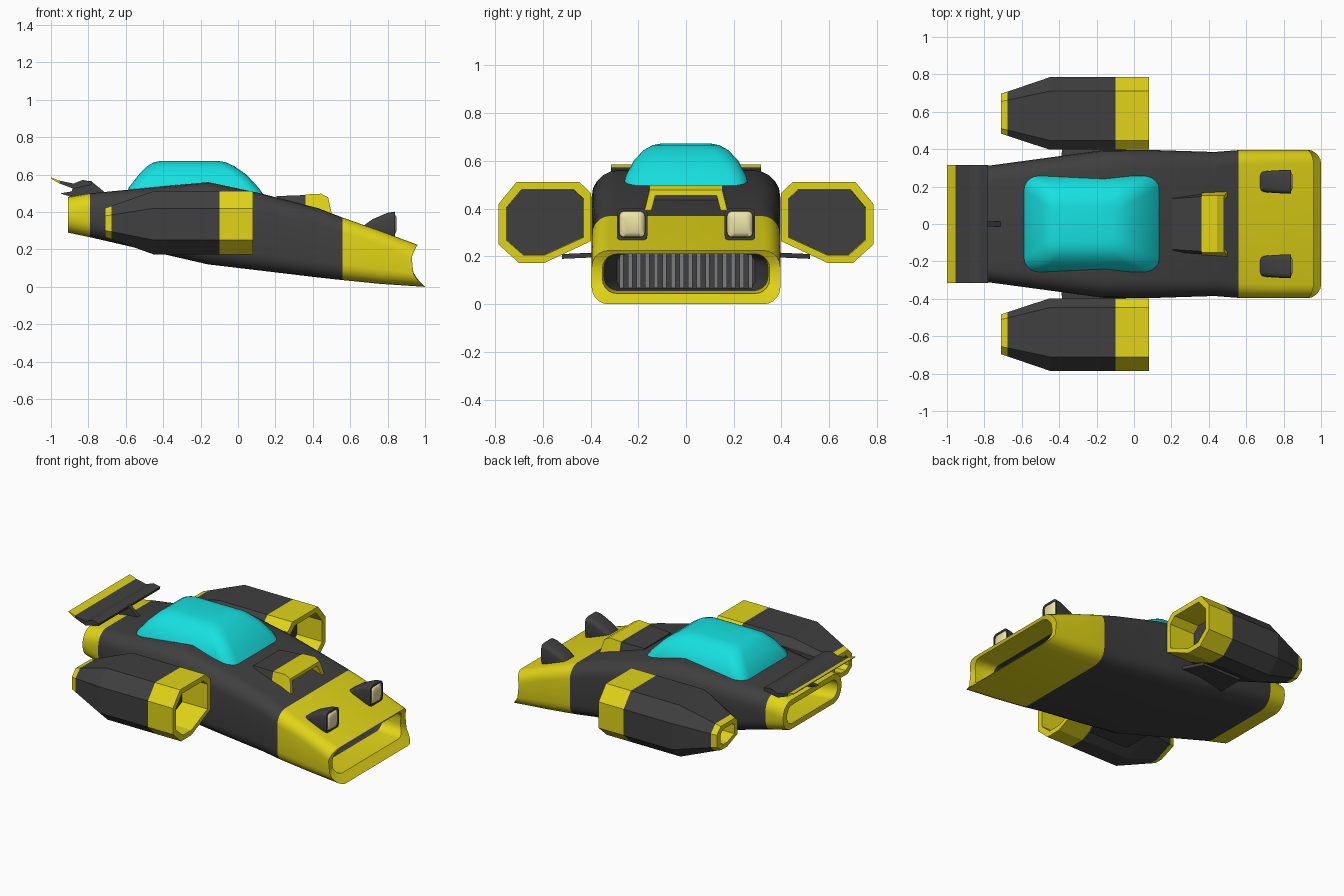
import bpy, bmesh, math

if "Cube" in bpy.data.objects:
    bpy.data.objects.remove(bpy.data.objects["Cube"])


def material(name, rgb):
    m = bpy.data.materials.new(name)
    m.diffuse_color = (*rgb, 1)
    m.use_nodes = True
    m.node_tree.nodes["Principled BSDF"].inputs["Base Color"].default_value = m.diffuse_color
    return m


DARK = material("charcoal", (0.05, 0.05, 0.05))
YELLOW = material("yellow", (0.75, 0.66, 0.008))
CYAN = material("cyan_glass", (0.008, 0.75, 0.75))
LENS = material("lens", (0.85, 0.78, 0.38))
GREY = material("grille_grey", (0.2, 0.2, 0.2))


def loft(name, rings, mats, angle=35):
    """Skin rings of equal length; mats = first cap, each span, last cap (or one material)."""
    if not isinstance(mats, list):
        mats = [mats] * (len(rings) + 1)
    slots = list(dict.fromkeys(mats))
    bm = bmesh.new()
    vs = [[bm.verts.new(p) for p in r] for r in rings]
    n = len(rings[0])
    bm.faces.new(vs[0]).material_index = slots.index(mats[0])
    bm.faces.new(vs[-1]).material_index = slots.index(mats[-1])
    for a, b, m in zip(vs, vs[1:], mats[1:-1]):
        for i in range(n):
            j = (i + 1) % n
            bm.faces.new((a[i], a[j], b[j], b[i])).material_index = slots.index(m)
    bmesh.ops.recalc_face_normals(bm, faces=bm.faces[:])
    me = bpy.data.meshes.new(name)
    bm.to_mesh(me)
    bm.free()
    for m in slots:
        me.materials.append(m)
    if angle:
        me.polygons.foreach_set("use_smooth", [True] * len(me.polygons))
        me.set_sharp_from_angle(angle=math.radians(angle))
    ob = bpy.data.objects.new(name, me)
    bpy.context.collection.objects.link(ob)
    return ob


def rrect(a0, a1, b0, b1, r_low, r_high, n=5):
    """Rounded rectangle outline in 2D."""
    pts = []
    for k, (ca, cb, r) in enumerate(((a1 - r_high, b1 - r_high, r_high), (a0 + r_high, b1 - r_high, r_high),
                                     (a0 + r_low, b0 + r_low, r_low), (a1 - r_low, b0 + r_low, r_low))):
        for i in range(n + 1):
            t = math.pi / 2 * (k + i / n)
            pts.append((ca + r * math.cos(t), cb + r * math.sin(t)))
    return pts


def section(x, w, b, t, rb, rt, n=5, yc=0):
    return [(x, yc + y, z) for y, z in rrect(-w, w, b, t, rb, rt, n)]


def prism(name, profile, y0, y1, mat):
    """Side profile (x, z) pulled along y."""
    return loft(name, [[(x, y, z) for x, z in profile] for y in (y0, y1)], mat, 0)


def nose_x(z):
    return 0.925 + (0.075 * ((0.12 - z) / 0.12) ** 2 if z < 0.12 else 0.035 * ((z - 0.12) / 0.105) ** 2)


def nose_section(*args):
    return [(nose_x(z), y, z) for _, y, z in section(0, *args)]


# Fuselage: rear exhaust, hull and concave nose intake in one skin
hull = [
    section(-0.74, 0.24, 0.31, 0.44, 0.055, 0.055),
    section(-0.91, 0.26, 0.325, 0.445, 0.055, 0.055),
    section(-0.91, 0.30, 0.29, 0.48, 0.085, 0.085),
    section(-0.79, 0.31, 0.265, 0.50, 0.085, 0.085),
    section(-0.16, 0.395, 0.12, 0.56, 0.09, 0.11),
    section(0.12, 0.395, 0.087, 0.50, 0.09, 0.10),
    section(0.43, 0.385, 0.05, 0.42, 0.085, 0.09),
    section(0.56, 0.395, 0.036, 0.37, 0.085, 0.08),
    section(0.76, 0.395, 0.016, 0.30, 0.08, 0.07),
    nose_section(0.395, 0.0, 0.225, 0.07, 0.07),
    nose_section(0.35, 0.045, 0.21, 0.06, 0.06),
    section(0.80, 0.345, 0.055, 0.215, 0.06, 0.06),
    section(0.68, 0.29, 0.065, 0.21, 0.04, 0.04),
]
loft("fuselage", hull, [DARK] + [YELLOW] * 3 + [DARK] * 4 + [YELLOW] * 4 + [DARK] * 2)

# Intake grille bars
for i in range(16):
    y = -0.27 + 0.036 * i
    prism(f"grille_bar_{i + 1}", [(0.675, 0.068), (0.70, 0.068), (0.70, 0.215), (0.675, 0.215)],
          y - 0.009, y + 0.009, GREY)

# Cockpit canopy
canopy = [(0.46, -0.60, 0.16, 0.262, 0.07), (0.53, -0.585, 0.11, 0.256, 0.075), (0.60, -0.53, 0.045, 0.22, 0.075),
          (0.645, -0.485, -0.02, 0.178, 0.07), (0.666, -0.45, -0.065, 0.14, 0.06), (0.674, -0.41, -0.11, 0.10, 0.05)]
loft("canopy", [[(x, y, z) for x, y in rrect(x0, x1, -w, w, r, r)] for z, x0, x1, w, r in canopy], CYAN, 50)

# Side engines, headlights and struts, mirrored left and right
OCT = [(0.447, 0.512), (0.71, 0.512), (0.785, 0.42), (0.785, 0.25),
       (0.70, 0.173), (0.593, 0.173), (0.397, 0.265), (0.397, 0.465)]


def pod_ring(x, side, sy=1.0, sz=1.0):
    return [(x, side * (0.588 + (y - 0.588) * sy), 0.345 + (z - 0.345) * sz) for y, z in OCT]


for side, tag in ((1, "left"), (-1, "right")):
    pod = [(-0.10, 0.82, 0.80), (0.08, 0.83, 0.81), (0.08, 1, 1), (-0.10, 1, 1), (-0.45, 1, 1),
           (-0.675, 0.61, 0.53), (-0.71, 0.55, 0.46), (-0.71, 0.37, 0.29), (-0.62, 0.37, 0.29)]
    loft(f"engine_pod_{tag}", [pod_ring(x, side, a, b) for x, a, b in pod],
         [DARK, YELLOW, YELLOW, YELLOW, DARK, DARK, YELLOW, YELLOW, YELLOW, DARK], 0)
    # thin wing strut under each engine
    loft(f"engine_strut_{tag}",
         [[(x0, side * y, z), (x1, side * y, z), (x1, side * y, z + 0.02), (x0, side * y, z + 0.02)]
          for y, x0, x1, z in ((0.30, -0.39, 0.0, 0.20), (0.52, -0.38, -0.10, 0.19))], DARK, 0)
    # headlight housing and lens
    yc = 0.226 * side
    loft(f"headlight_housing_{tag}", [
        section(0.675, 0.052, 0.27, 0.33, 0.02, 0.02, 3, yc),
        section(0.72, 0.058, 0.26, 0.362, 0.025, 0.025, 3, yc),
        section(0.80, 0.063, 0.255, 0.396, 0.025, 0.025, 3, yc),
        section(0.84, 0.064, 0.265, 0.402, 0.025, 0.025, 3, yc),
        section(0.84, 0.054, 0.28, 0.39, 0.02, 0.02, 3, yc),
        section(0.82, 0.054, 0.28, 0.39, 0.02, 0.02, 3, yc)], DARK)
    loft(f"headlight_lens_{tag}", [
        section(0.815, 0.054, 0.28, 0.39, 0.02, 0.02, 3, yc),
        section(0.838, 0.053, 0.281, 0.389, 0.02, 0.02, 3, yc),
        section(0.848, 0.036, 0.30, 0.372, 0.015, 0.015, 3, yc)], LENS, 60)

# Hood scoop: dark rear block with a yellow arch opening forward
loft("scoop_body", [[(x, -w, b), (x, -w + 0.025, t), (x, w - 0.025, t), (x, w, b)]
                    for x, w, b, t in ((0.205, 0.16, 0.44, 0.485), (0.365, 0.172, 0.39, 0.491))], DARK, 0)


def arch(x, x_leg, top, bottom):
    half = [(0.178, bottom, x_leg), (0.152, top, x)]
    inner = [(0.128, top - 0.022, x), (0.150, bottom, x_leg)]
    outer = [(px, y, z) for y, z, px in half] + [(px, -y, z) for y, z, px in half[::-1]]
    return outer + [(px, -y, z) for y, z, px in inner[::-1]] + [(px, y, z) for y, z, px in inner]


loft("scoop_arch", [arch(0.36, 0.36, 0.494, 0.39), arch(0.445, 0.445, 0.498, 0.38),
                    arch(0.482, 0.505, 0.478, 0.375)], YELLOW, 0)

# Rear spoiler with yellow trailing edge and centre support
prism("spoiler_blade", [(-0.955, 0.568), (-0.88, 0.552), (-0.83, 0.572), (-0.78, 0.562),
                        (-0.785, 0.545), (-0.88, 0.525), (-0.955, 0.553)], -0.315, 0.315, DARK)
prism("spoiler_edge", [(-1.0, 0.585), (-0.955, 0.568), (-0.955, 0.553), (-0.998, 0.578)], -0.315, 0.315, YELLOW)
prism("spoiler_support", [(-0.83, 0.565), (-0.785, 0.565), (-0.715, 0.508), (-0.72, 0.48),
                          (-0.86, 0.47), (-0.95, 0.50), (-0.89, 0.51), (-0.88, 0.54)], -0.013, 0.013, DARK)
